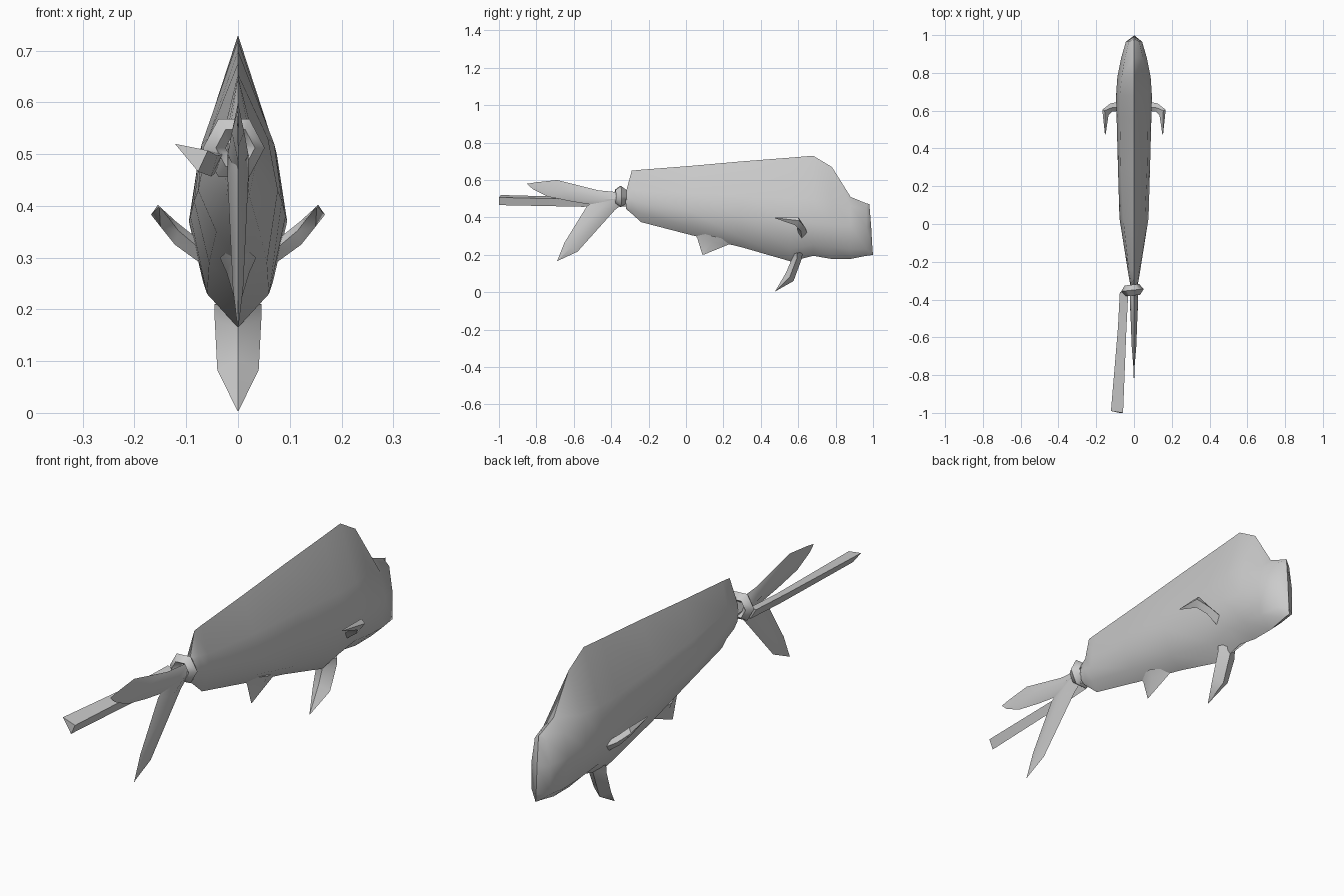
import bpy, bmesh, math


def loft(name, rings):
    """Skin a list of equal-length point rings and cap both ends."""
    bm = bmesh.new()
    vs = [[bm.verts.new(p) for p in r] for r in rings]
    n = len(rings[0])
    for a, b in zip(vs, vs[1:]):
        for i in range(n):
            j = (i + 1) % n
            bm.faces.new((a[i], a[j], b[j], b[i]))
    bm.faces.new(vs[0])
    bm.faces.new(vs[-1])
    bmesh.ops.remove_doubles(bm, verts=bm.verts, dist=0.0002)
    bmesh.ops.recalc_face_normals(bm, faces=bm.faces)
    me = bpy.data.meshes.new(name)
    bm.to_mesh(me)
    bm.free()
    ob = bpy.data.objects.new(name, me)
    bpy.context.collection.objects.link(ob)
    smooth(ob)
    return ob


def smooth(ob):
    bpy.ops.object.select_all(action='DESELECT')
    ob.select_set(True)
    bpy.context.view_layer.objects.active = ob
    bpy.ops.object.shade_smooth_by_angle(angle=math.radians(45))


def fin(name, sections):
    """Blade on the centre plane: leading (y, z), trailing (y, z), half thickness."""
    rings = []
    for (ay, az), (by, bz), w in sections:
        my, mz = (ay + by) / 2, (az + bz) / 2
        rings.append([(0, ay, az), (w, my, mz), (0, by, bz), (-w, my, mz)])
    return loft(name, rings)


# Body with tall back ridge: y, ridge z, shoulder, flank, belly edge (x, z), keel z
stations = [
    (-0.32, 0.54, (.018, .53), (.020, .50), (.016, .46), .445),
    (-0.29, 0.65, (.020, .55), (.026, .50), (.020, .44), .42),
    (-0.24, .655, (.028, .54), (.034, .48), (.022, .42), .375),
    (0.03, .676, (.058, .53), (.077, .43), (.042, .35), .305),
    (0.30, .70, (.070, .52), (.085, .41), (.056, .29), .24),
    (0.56, .72, (.075, .50), (.092, .38), (.060, .23), .165),
    (0.68, .73, (.075, .50), (.095, .37), (.068, .255), .195),
    (0.78, .67, (.065, .50), (.088, .36), (.062, .24), .178),
    (0.88, .51, (.048, .46), (.068, .36), (.055, .23), .178),
    (0.965, .475, (.028, .45), (.043, .35), (.043, .23), .195),
]
rings = []
for y, top, *side, keel in stations:
    rings.append([(0, y, top)] + [(x, y, z) for x, z in side]
                 + [(0, y, keel)] + [(-x, y, z) for x, z in reversed(side)])
# Blunt snout closing on a near-vertical centre crease
nose = [(.98, .472), (.983, .44), (.99, .35), (.997, .23), (1, .2)]
rings.append([(0, y, z) for y, z in nose] + [(0, y, z) for y, z in nose[3:0:-1]])
loft("body", rings)

# Fins on the centre plane
fin("anal_fin", [((.26, .27), (.03, .33), .035), ((.22, .252), (.06, .29), .022),
                 ((.10, .203), (.088, .20), .001)])
fin("pelvic_fin", [((.65, .22), (.54, .20), .045), ((.625, .195), (.56, .165), .045),
                   ((.575, .06), (.535, .105), .040), ((.477, .005), (.475, .003), .001)])
fin("upper_tail_fin", [((-.31, .53), (-.31, .46), .022), ((-.47, .545), (-.42, .455), .020),
                       ((-.69, .60), (-.61, .485), .012), ((-.80, .588), (-.74, .512), .002),
                       ((-.85, .58), (-.82, .552), .001)])
fin("lower_tail_fin", [((-.34, .47), (-.42, .53), .020), ((-.38, .44), (-.53, .46), .020),
                       ((-.58, .217), (-.65, .265), .010), ((-.688, .168), (-.69, .165), .001)])

# Bent side fins, mirrored
for side, s in (("right", 1), ("left", -1)):
    arm = [
        [(.065, .65, .31), (.07, .62, .33), (.065, .60, .31), (.06, .62, .28)],
        [(.125, .638, .345), (.12, .615, .37), (.115, .595, .352), (.122, .615, .325)],
        [(.168, .605, .383), (.155, .60, .402), (.135, .575, .378), (.15, .58, .36)],
        [(.154, .475, .398), (.152, .475, .40), (.15, .475, .398), (.152, .475, .396)],
    ]
    loft(side + "_side_fin", [[(s * x, y, z) for x, y, z in r] for r in arm])

# Cord ring around the tail root
bpy.ops.mesh.primitive_torus_add(major_segments=6, minor_segments=4, major_radius=.038,
                                 minor_radius=.022, location=(-.008, -.35, .512),
                                 rotation=(math.pi / 2, 0, math.radians(6)))
ring = bpy.context.object
ring.name = "tail_ring"
ring.scale = (1, 1.08, 1.3)
smooth(ring)

# Three-sided trailing cord
loft("trailing_cord", [
    [(-.075, -.36, .51), (-.03, -.36, .50), (-.045, -.36, .462)],
    [(-.085, -.55, .508), (-.04, -.55, .497), (-.052, -.55, .457)],
    [(-.122, -.99, .52), (-.058, -1.0, .507), (-.077, -1.0, .466)],
])
